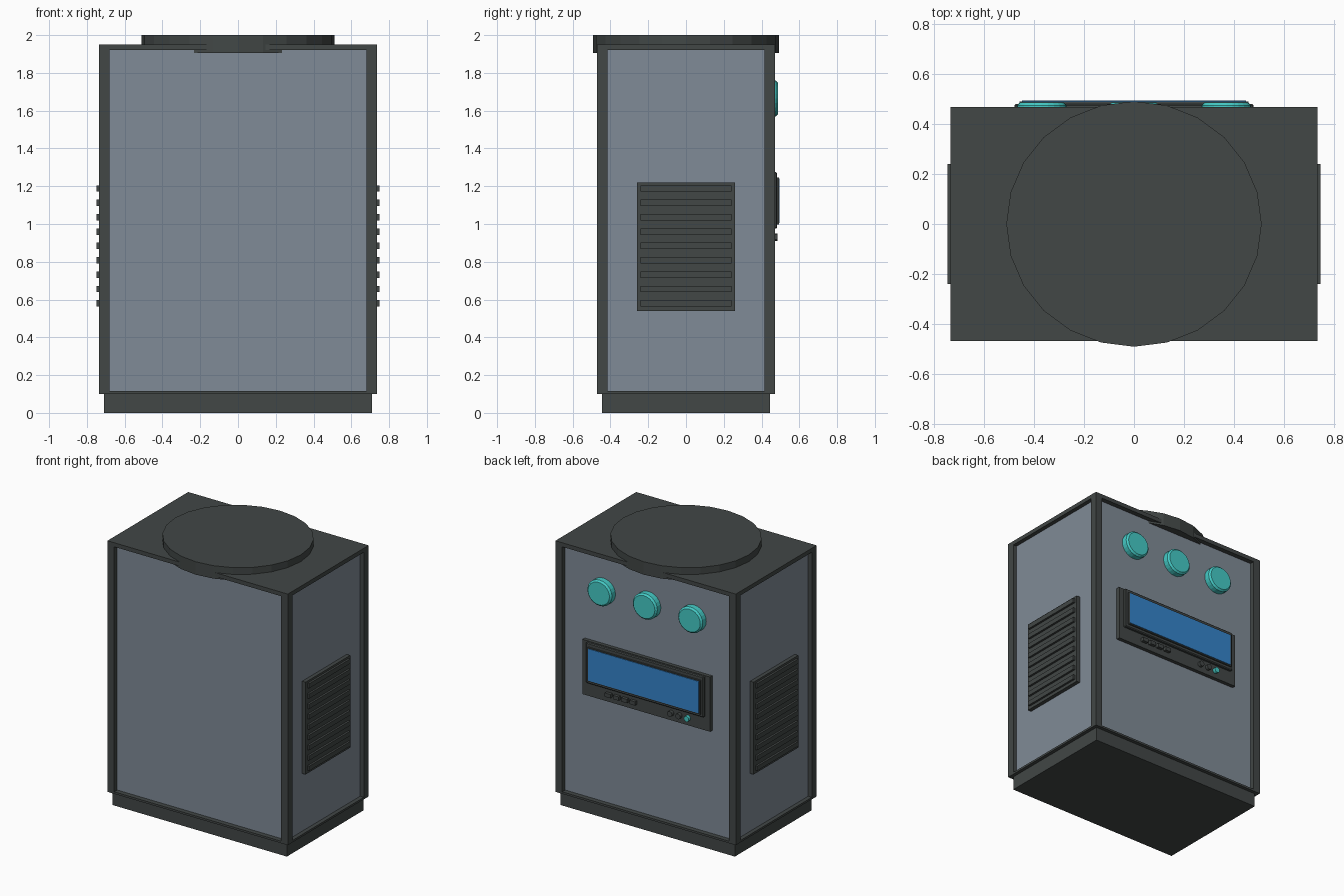
import bpy, math

cube = bpy.data.objects.get("Cube")
if cube:
    bpy.data.objects.remove(cube, do_unlink=True)


def material(name, rgb):
    m = bpy.data.materials.new(name)
    m.use_nodes = True
    color = (*rgb, 1)
    m.diffuse_color = color
    m.node_tree.nodes["Principled BSDF"].inputs["Base Color"].default_value = color
    return m


DARK = material("dark_metal", (0.054, 0.063, 0.061))
GREY = material("blue_grey_panel", (0.216, 0.258, 0.308))
TEAL = material("teal_plastic", (0.06, 0.6, 0.57))
BLUE = material("blue_glass", (0.036, 0.23, 0.6))


def finish(name, mat, bevel=0):
    ob = bpy.context.object
    ob.name = ob.data.name = name
    ob.data.materials.append(mat)
    bpy.ops.object.transform_apply(location=False, rotation=True, scale=True)
    if bevel:
        mod = ob.modifiers.new("bevel", "BEVEL")
        mod.width, mod.segments = bevel, 1
        mod.limit_method, mod.angle_limit = "ANGLE", math.radians(40)
    return ob


def box(name, mat, x, y, z, bevel=0):
    """Box from (low, high) pairs along each axis."""
    spans = (x, y, z)
    bpy.ops.mesh.primitive_cube_add(size=1, location=[(a + b) / 2 for a, b in spans])
    bpy.context.object.scale = [b - a for a, b in spans]
    return finish(name, mat, bevel)


def back_disc(name, mat, x, z, radius, y, squash=1, bevel=0):
    """Round part whose axis runs along y."""
    bpy.ops.mesh.primitive_cylinder_add(
        vertices=24, radius=radius, depth=y[1] - y[0],
        location=(x, (y[0] + y[1]) / 2, z), rotation=(math.pi / 2, 0, 0))
    bpy.context.object.scale = (1, squash, 1)
    return finish(name, mat, bevel)


W, D = 0.735, 0.47          # half width and half depth of the frame
POST = 0.055                # post thickness
LOW, HIGH = 0.1, 1.95       # frame bottom and top

# Plinth, panelled core, cap and bottom rail
box("plinth", DARK, (-0.71, 0.71), (-0.445, 0.445), (0, LOW))
box("body_panels", GREY, (-0.705, 0.705), (-0.435, 0.435), (0.105, 1.93))
box("top_cap", DARK, (-W, W), (-D, D), (1.92, HIGH))
box("bottom_rail", DARK, (-W, W), (-D, D), (LOW, 0.115))

# Corner posts
for sx, side in ((-1, "right"), (1, "left")):
    for sy, end in ((-1, "front"), (1, "back")):
        xs = sorted((sx * W, sx * (W - POST)))
        ys = sorted((sy * D, sy * (D - POST)))
        box(f"{end}_{side}_post", DARK, xs, ys, (LOW, HIGH))

# Round lid
bpy.ops.mesh.primitive_cylinder_add(vertices=24, radius=1, depth=0.095,
                                    location=(0, 0, 1.9525))
bpy.context.object.scale = (0.512, 0.492, 1)
finish("round_lid", DARK)

# Side vents with slats
for s, side in ((-1, "right"), (1, "left")):
    box(f"{side}_vent_plate", DARK, sorted((s * 0.69, s * 0.733)),
        (-0.26, 0.26), (0.54, 1.22))
    for i in range(9):
        z = 0.58 + i * 0.076
        box(f"{side}_vent_slat_{i + 1}", DARK, sorted((s * 0.72, s * 0.748)),
            (-0.24, 0.24), (z - 0.017, z + 0.017))

# Round knobs on the back
for i in range(3):
    back_disc(f"knob_{i + 1}", TEAL, 0.37 * (1 - i), 1.665, 0.1,
              (0.42, 0.488), squash=0.95, bevel=0.012)

# Control panel and screen
box("control_plate", DARK, (-0.52, 0.52), (0.42, 0.462), (0.875, 1.278))
box("screen_bezel", DARK, (-0.48, 0.48), (0.45, 0.482), (0.975, 1.275), 0.006)
box("screen_frame", DARK, (-0.46, 0.46), (0.47, 0.492), (0.997, 1.247))
box("screen", BLUE, (-0.45, 0.45), (0.488, 0.496), (1.005, 1.24))

# Small buttons below the screen
for i in range(4):
    x = 0.3 - i * 0.067
    box(f"square_button_{i + 1}", DARK, (x - 0.023, x + 0.023),
        (0.45, 0.485), (0.917, 0.945))
for i in range(3):
    back_disc(f"round_button_{i + 1}", TEAL if i == 2 else DARK,
              -0.205 - i * 0.068, 0.93, 0.02, (0.45, 0.485))
